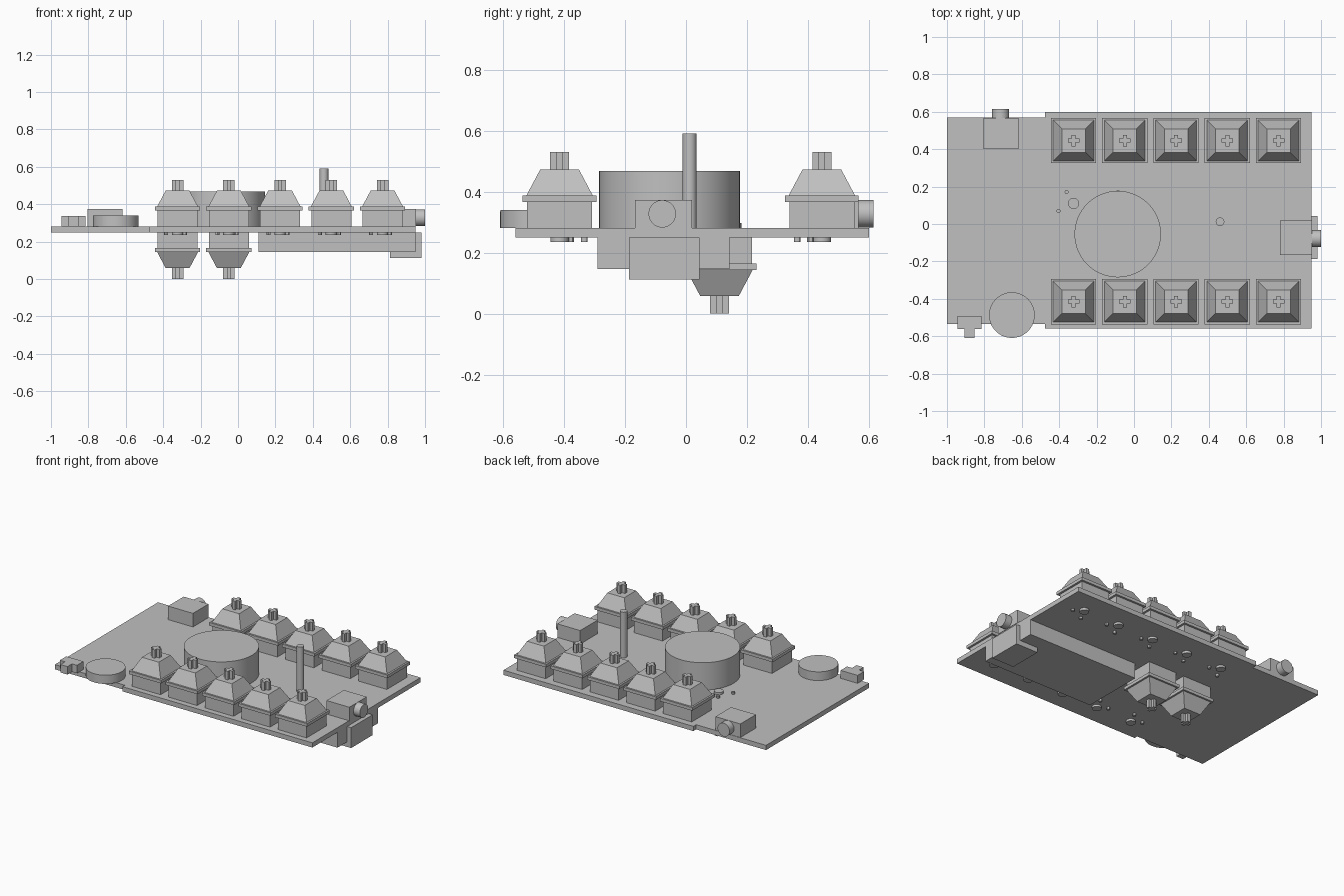
import bpy, bmesh, math
from mathutils import Matrix, Vector

cube = bpy.data.objects.get("Cube")
if cube:
    bpy.data.objects.remove(cube)

grey = bpy.data.materials.new("plain grey")
GREY = (0.53, 0.53, 0.53, 1)
grey.diffuse_color = GREY
grey.use_nodes = True
grey.node_tree.nodes["Principled BSDF"].inputs["Base Color"].default_value = GREY

TOP, UNDER = 0.282, 0.25      # faces of the circuit board


def finish(name, bm):
    mesh = bpy.data.meshes.new(name)
    bmesh.ops.recalc_face_normals(bm, faces=bm.faces)
    bm.to_mesh(mesh)
    bm.free()
    mesh.materials.append(grey)
    mesh.shade_smooth()
    mesh.set_sharp_from_angle(angle=math.radians(30))
    obj = bpy.data.objects.new(name, mesh)
    bpy.context.collection.objects.link(obj)
    return obj


def add_prism(bm, outline, z0, z1, taper=1.0):
    low = [bm.verts.new((x, y, z0)) for x, y in outline]
    high = [bm.verts.new((x * taper, y * taper, z1)) for x, y in outline]
    bm.faces.new(low[::-1])
    bm.faces.new(high)
    for i in range(len(low)):
        j = (i + 1) % len(low)
        bm.faces.new((low[i], low[j], high[j], high[i]))


def square(h):
    return [(-h, -h), (h, -h), (h, h), (-h, h)]


def add_rod(bm, x, y, r, z0, z1, sides=20):
    place = Matrix.Translation((x, y, (z0 + z1) / 2))
    bmesh.ops.create_cone(bm, cap_ends=True, segments=sides, radius1=r,
                          radius2=r, depth=z1 - z0, matrix=place)


def prism(name, outline, z0, z1):
    bm = bmesh.new()
    add_prism(bm, outline, z0, z1)
    return finish(name, bm)


def box(name, x0, x1, y0, y1, z0, z1):
    return prism(name, [(x0, y0), (x1, y0), (x1, y1), (x0, y1)], z0, z1)


def rod(name, start, direction, r, length, sides=64):
    bm = bmesh.new()
    add_rod(bm, 0, 0, r, 0, length, sides)
    turn = Vector(direction).to_track_quat('Z', 'Y').to_matrix().to_4x4()
    bm.transform(Matrix.Translation(start) @ turn)
    return finish(name, bm)


# Circuit board, slightly narrower at its left end
prism("circuit_board", [(-1, -0.535), (-0.475, -0.535), (-0.475, -0.56), (0.95, -0.56),
                        (0.95, 0.60), (-0.475, 0.60), (-0.475, 0.57), (-1, 0.57)], UNDER, TOP)

# Key switch: housing, rim, tapered cap, cross stem, post and two pins
bm = bmesh.new()
add_prism(bm, square(0.107), 0, 0.085)
add_prism(bm, square(0.121), 0.085, 0.106)
add_prism(bm, square(0.109), 0.106, 0.192, 0.58)
a, b = 0.031, 0.0105
cross = [(-b, -a), (b, -a), (b, -b), (a, -b), (a, b), (b, b),
         (b, a), (-b, a), (-b, b), (-a, b), (-a, -b), (-b, -b)]
add_prism(bm, cross, 0.192, 0.249)
add_rod(bm, 0, 0, 0.03, -0.047, 0)
for px, py in ((-0.061, 0.037), (0.04, 0.081)):
    add_rod(bm, px, py, 0.011, -0.047, 0, 12)
master = finish("front_key_switch_1", bm)
mesh = master.data
bpy.data.objects.remove(master)


def place_switch(name, location, turn):
    obj = bpy.data.objects.new(name, mesh)
    obj.matrix_world = Matrix.Translation(location) @ turn
    bpy.context.collection.objects.link(obj)


half_turn = Matrix.Rotation(math.pi, 4, 'Z')
flipped = Matrix.Rotation(-math.pi / 2, 4, 'Z') @ Matrix.Rotation(math.pi, 4, 'X')
for i in range(5):
    x = -0.323 + 0.274 * i
    place_switch(f"front_key_switch_{i + 1}", (x, -0.415, TOP), Matrix())
    place_switch(f"back_key_switch_{i + 1}", (x, 0.446, TOP), half_turn)
    if i < 2:
        place_switch(f"underside_key_switch_{i + 1}", (x, 0.11, UNDER), flipped)

# Round parts standing on the board
UP = (0, 0, 1)
rod("large_dial", (-0.087, -0.054, TOP), UP, 0.231, 0.186, 96)
rod("tall_shaft", (0.46, 0.012, TOP), UP, 0.023, 0.31, 32)
rod("small_dial", (-0.653, -0.487, TOP), UP, 0.122, 0.059)

# Audio sockets with round openings
box("back_socket", -0.805, -0.618, 0.40, 0.567, TOP, 0.374)
rod("back_socket_barrel", (-0.713, 0.567, 0.328), (0, 1, 0), 0.045, 0.048, 32)
box("right_socket", 0.781, 0.953, -0.167, 0.019, TOP, 0.374)
rod("right_socket_barrel", (0.953, -0.078, 0.328), (1, 0, 0), 0.045, 0.047, 32)

# Slide button at the front left corner
prism("side_button", [(-0.944, -0.561), (-0.906, -0.561), (-0.906, -0.61), (-0.853, -0.61),
                      (-0.853, -0.561), (-0.816, -0.561), (-0.816, -0.492),
                      (-0.944, -0.492)], TOP, 0.336)

# Battery and connector beneath the board
box("battery", 0.11, 0.95, -0.29, 0.143, 0.146, UNDER)
box("lower_connector", 0.812, 0.98, -0.187, 0.044, 0.112, UNDER)
